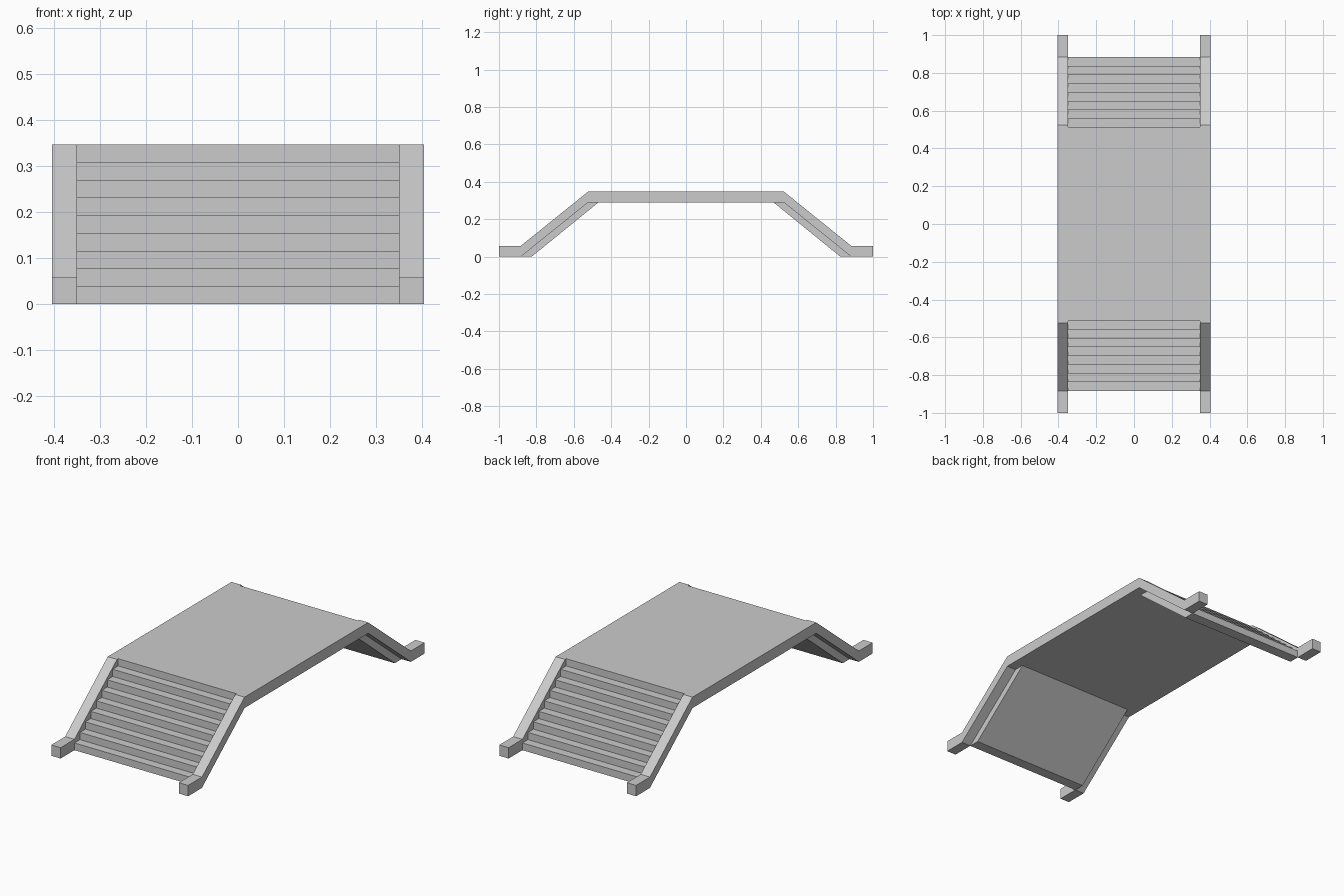
import bpy, bmesh
from mathutils import Vector

if "Cube" in bpy.data.objects:
    bpy.data.objects.remove(bpy.data.objects["Cube"])

TOP, THICK = 0.348, 0.058          # deck height, rail/deck thickness
IN, OUT = 0.35, 0.405              # inner / outer half widths
FOOT, DECK_END, NOTCH = 0.883, 0.523, 0.513
STEPS = 9


def prism(name, points, offset, mirror=(False, False, False)):
    """Extrude a closed outline along offset, optionally mirrored about the origin."""
    bm = bmesh.new()
    face = bm.faces.new([bm.verts.new(p) for p in points])
    new = bmesh.ops.extrude_face_region(bm, geom=[face])["geom"]
    bmesh.ops.translate(bm, vec=Vector(offset),
                        verts=[v for v in new if isinstance(v, bmesh.types.BMVert)])
    if not any(f.verts[:] == face.verts[:] and f is not face for f in bm.faces):
        bmesh.ops.recalc_face_normals(bm, faces=bm.faces)
    mesh = bpy.data.meshes.new(name)
    bm.to_mesh(mesh)
    bm.free()
    obj = bpy.data.objects.new(name, mesh)
    bpy.context.collection.objects.link(obj)
    if any(mirror):
        mod = obj.modifiers.new("mirror", "MIRROR")
        mod.use_axis = mirror
        mod.use_mirror_merge = False
    return obj


# Deck: flat slab, notched at each end to receive the stairs
end = [(-OUT, -DECK_END), (-IN, -DECK_END), (-IN, -NOTCH),
       (IN, -NOTCH), (IN, -DECK_END), (OUT, -DECK_END)]
outline = end + [(-x, -y) for x, y in end]
prism("deck", [(x, y, TOP - THICK) for x, y in outline], (0, 0, THICK))

# Side rails: level foot followed by a sloping beam, one per corner
rail = [(-1, 0), (-FOOT, 0), (-DECK_END, TOP - THICK),
        (-DECK_END, TOP), (-FOOT, THICK), (-1, THICK)]
prism("side_rail", [(IN, y, z) for y, z in rail], (OUT - IN, 0, 0), (True, True, False))

# Stair flights: stepped top with a flat sloping underside
rise = TOP / STEPS
run = (FOOT - NOTCH) / (STEPS - 1)
stair = []
for i in range(STEPS - 1):
    y = -FOOT + i * run
    stair += [(y, i * rise), (y, (i + 1) * rise)]
stair += [(-NOTCH, TOP - rise), (-NOTCH, TOP - THICK), (-0.468, TOP - THICK), (-0.825, 0)]
prism("stair_flight", [(-IN, y, z) for y, z in stair], (2 * IN, 0, 0), (False, True, False))
